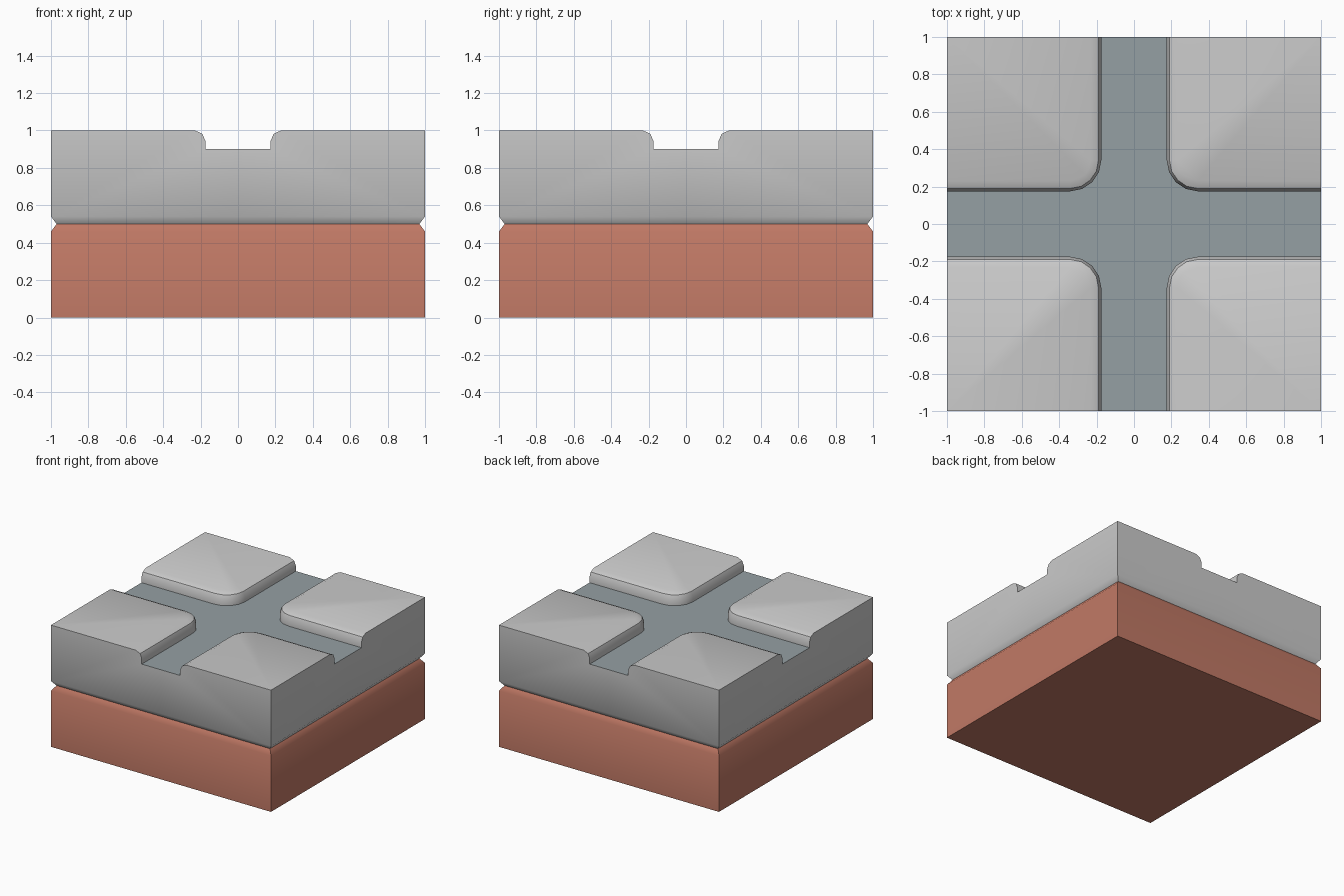
import bpy, bmesh
from math import sin, cos, pi, radians

if "Cube" in bpy.data.objects:
    bpy.data.objects.remove(bpy.data.objects["Cube"])

W, R = 0.175, 0.165          # half road width, plan radius of the kerb corner
GROOVE_IN, GROOVE_H = 0.03, 0.04


def make_object(name, bm, color=None, mirror=False):
    mesh = bpy.data.meshes.new(name)
    bm.to_mesh(mesh)
    bm.free()
    ob = bpy.data.objects.new(name, mesh)
    bpy.context.collection.objects.link(ob)
    bpy.ops.object.select_all(action='DESELECT')
    bpy.context.view_layer.objects.active = ob
    ob.select_set(True)
    if mirror:
        mod = ob.modifiers.new("mirror", 'MIRROR')
        mod.use_axis = (True, True, False)
        bpy.ops.object.modifier_apply(modifier=mod.name)
    bpy.ops.object.shade_smooth_by_angle(angle=radians(40))
    if color:
        mat = bpy.data.materials.new(name)
        mat.diffuse_color = (*color, 1)
        mat.use_nodes = True
        mat.node_tree.nodes["Principled BSDF"].inputs["Base Color"].default_value = mat.diffuse_color
        ob.data.materials.append(mat)
    return ob


def kerb_row(off, z, segs=4):
    """Plan outline of one kerb corner, from the +x edge round to the +y edge."""
    c, r = W + R, R - off
    arc = [(c - r * sin(a), c - r * cos(a), z)
           for a in (pi / 2 * i / segs for i in range(segs + 1))]
    return [(1, W + off, z)] + arc + [(W + off, 1, z)]


# earth base: square slab with a chamfered top edge
bm = bmesh.new()
rings = [[bm.verts.new((sx * h, sy * h, z))
          for sx, sy in ((-1, -1), (1, -1), (1, 1), (-1, 1))]
         for h, z in ((1, 0), (1, 0.5 - GROOVE_H), (1 - GROOVE_IN, 0.5))]
for a, b in zip(rings, rings[1:]):
    for i in range(4):
        j = (i + 1) % 4
        bm.faces.new((a[i], a[j], b[j], b[i]))
bm.faces.new(rings[0][::-1])
bm.faces.new(rings[-1])
make_object("earth_base", bm, (0.53, 0.19, 0.13))

# pavement: one quarter with kerb, top and sides, mirrored twice
bm = bmesh.new()
rows = [[bm.verts.new(p) for p in kerb_row(off, z)]
        for off, z in ((0, 0.9), (0, 0.945), (0.015, 0.982), (0.055, 1.0))]
for a, b in zip(rows, rows[1:]):
    for i in range(len(a) - 1):
        bm.faces.new((a[i], a[i + 1], b[i + 1], b[i]))
corner = bm.verts.new((1, 1, 1))
bm.faces.new(rows[-1] + [corner])
low, inner = 1, 1 - GROOVE_IN
mid = [bm.verts.new(p + (0.5 + GROOVE_H,)) for p in ((low, 0), (low, low), (0, low))]
bot = [bm.verts.new(p + (0.5,)) for p in ((inner, 0), (inner, inner), (0, inner))]
ends = [bm.verts.new((1, 0, 0.9)), bm.verts.new((0, 1, 0.9))]
bm.faces.new([mid[0], mid[1], corner] + [r[0] for r in rows[::-1]] + [ends[0]])
bm.faces.new([mid[2], mid[1], corner] + [r[-1] for r in rows[::-1]] + [ends[1]])
for i in range(2):
    bm.faces.new((bot[i], bot[i + 1], mid[i + 1], mid[i]))
bmesh.ops.recalc_face_normals(bm, faces=bm.faces[:])
top = next(f for f in bm.faces if corner in f.verts and abs(f.normal.z) > 0.9)
if top.normal.z < 0:
    bmesh.ops.reverse_faces(bm, faces=bm.faces[:])
make_object("pavement", bm, mirror=True)

# road surface: crossing floor, one quarter mirrored twice
bm = bmesh.new()
outline = [(0, 0, 0.9), (1, 0, 0.9)] + kerb_row(0, 0.9)[:1] \
    + kerb_row(0, 0.9)[1:-1][::-1] + kerb_row(0, 0.9)[-1:] + [(0, 1, 0.9)]
row = kerb_row(0, 0.9)
# order the arc so that it starts nearest the +x edge
if row[1][0] > row[-2][0]:
    outline = [(0, 0, 0.9), (1, 0, 0.9)] + row + [(0, 1, 0.9)]
bm.faces.new([bm.verts.new(p) for p in outline])
make_object("road_surface", bm, (0.3, 0.35, 0.37), mirror=True)
